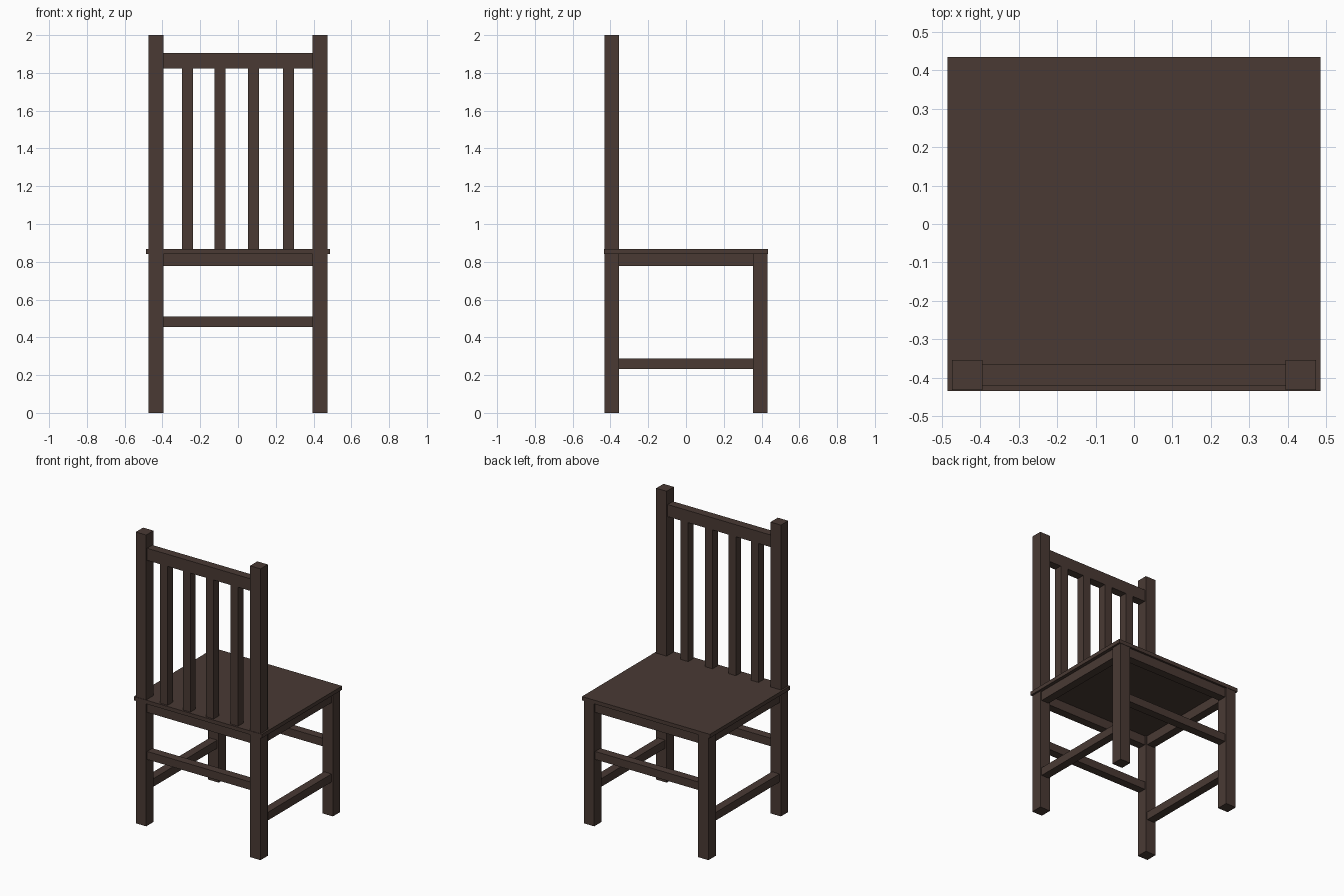
import bpy

cube = bpy.data.objects.get("Cube")
if cube:
    bpy.data.objects.remove(cube, do_unlink=True)

# Dark stained wood
wood = bpy.data.materials.new("dark_brown_wood")
wood.use_nodes = True
COLOR = (0.067, 0.042, 0.034, 1)
wood.diffuse_color = COLOR
wood.node_tree.nodes["Principled BSDF"].inputs["Base Color"].default_value = COLOR


def box(name, x, y, z):
    """Box spanning the given (low, high) range on each axis."""
    spans = (x, y, z)
    bpy.ops.mesh.primitive_cube_add(size=1, location=[(a + b) / 2 for a, b in spans])
    obj = bpy.context.object
    obj.name = name
    obj.scale = [b - a for a, b in spans]
    bpy.ops.object.transform_apply(location=False, rotation=False, scale=True)
    obj.data.materials.append(wood)
    return obj


def around(center, width):
    return (center - width / 2, center + width / 2)


LEG_X, LEG_Y, LEG = 0.434, 0.393, 0.079
BAR = 0.057
SEAT_LOW, SEAT_TOP = 0.842, 0.868
between_x = (-LEG_X + LEG / 2, LEG_X - LEG / 2)
between_y = (-LEG_Y + LEG / 2, LEG_Y - LEG / 2)

# Seat board
box("seat", (-0.486, 0.486), (-0.435, 0.435), (SEAT_LOW, SEAT_TOP))

# Legs, side aprons and low side stretchers
for side, sx in (("left", 1), ("right", -1)):
    x = sx * LEG_X
    box(f"{side}_back_post", around(x, LEG), around(-LEG_Y, LEG), (0, 2))
    box(f"{side}_leg", around(x, LEG), around(LEG_Y, LEG), (0, SEAT_LOW))
    box(f"{side}_apron", around(x, BAR), between_y, (0.778, SEAT_LOW))
    box(f"{side}_stretcher", around(x, BAR), between_y, (0.233, 0.289))

# Cross aprons and higher cross stretchers
for end, sy in (("backrest", -1), ("open", 1)):
    y = sy * LEG_Y
    box(f"{end}_end_apron", between_x, around(y, BAR), (0.778, SEAT_LOW))
    box(f"{end}_end_stretcher", between_x, around(y, BAR), (0.455, 0.51))

# Backrest rail and slats
box("top_rail", between_x, around(-LEG_Y, BAR), (1.822, 1.905))
for i, x in enumerate((-0.268, -0.095, 0.082, 0.267)):
    box(f"back_slat_{i + 1}", around(x, BAR), around(-LEG_Y, BAR), (SEAT_TOP, 1.822))
